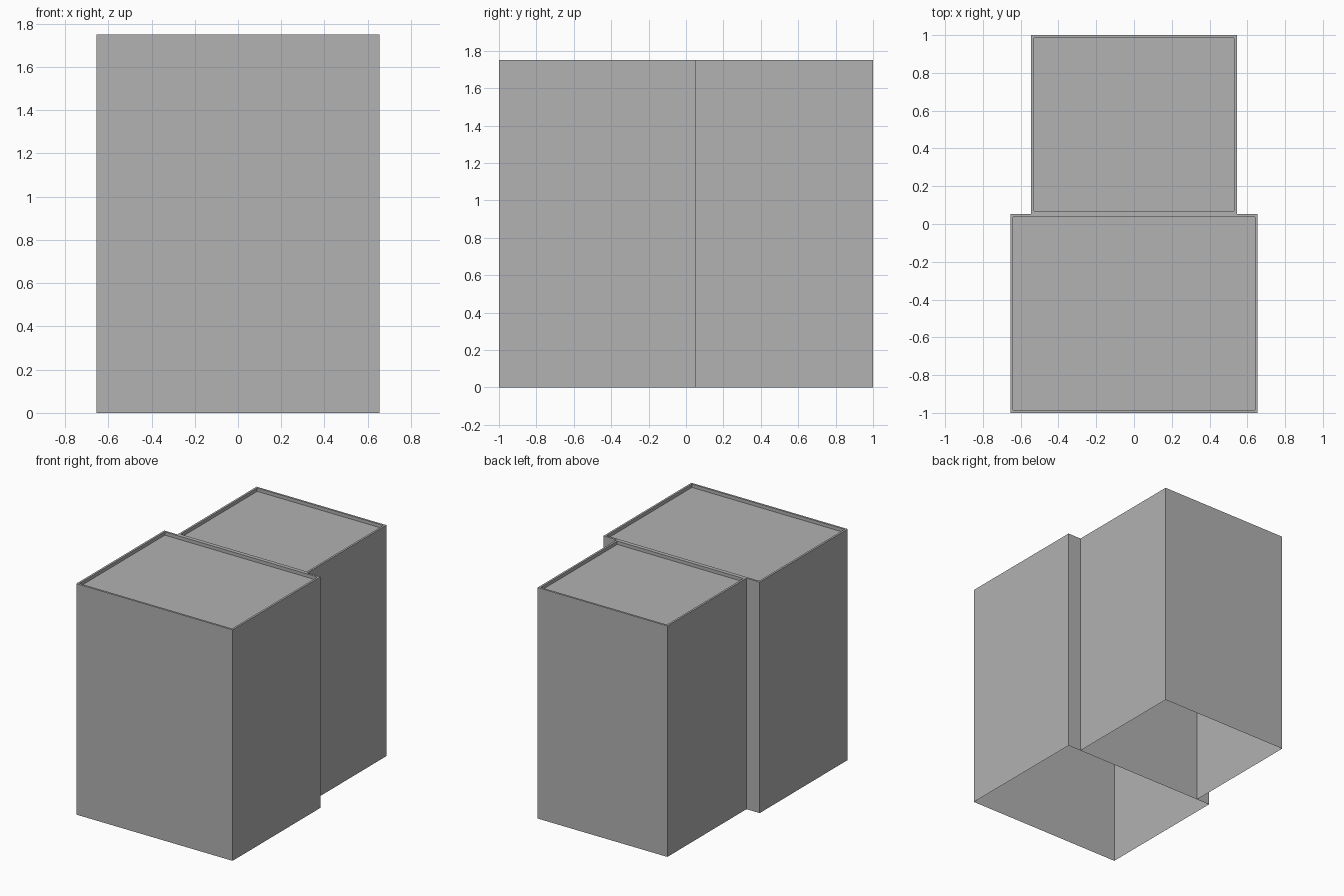
import bpy
import bmesh
from mathutils import Vector

cube = bpy.data.objects.get("Cube")
if cube:
    bpy.data.objects.remove(cube, do_unlink=True)

HEIGHT = 1.75
RIM = 0.022      # parapet width
RECESS = 0.025   # roof depth below the parapet
SPLIT = 0.053    # shared wall between the two blocks

grey = bpy.data.materials.new("plain grey")
grey.use_nodes = True
colour = (0.445, 0.445, 0.445, 1)
grey.diffuse_color = colour
grey.node_tree.nodes["Principled BSDF"].inputs["Base Color"].default_value = colour


def block(name, half_width, y0, y1, shared_front=False):
    """Hollow block, open below, with a recessed flat roof inside a thin parapet."""
    bm = bmesh.new()
    bmesh.ops.create_cube(bm, size=1)
    bmesh.ops.scale(bm, verts=bm.verts, vec=(2 * half_width, y1 - y0, HEIGHT))
    bmesh.ops.translate(bm, verts=bm.verts, vec=(0, (y0 + y1) / 2, HEIGHT / 2))
    bm.normal_update()

    # Open underside, and no second sheet where the other block's wall stands
    unwanted = [f for f in bm.faces if f.normal.z < -0.5
                or (shared_front and f.normal.y < -0.5)]
    bmesh.ops.delete(bm, geom=unwanted, context="FACES")

    # Parapet and sunken roof
    roof = max(bm.faces, key=lambda f: f.normal.z)
    bmesh.ops.inset_region(bm, faces=[roof], thickness=RIM, use_boundary=True)
    sunk = bmesh.ops.extrude_face_region(bm, geom=[roof])
    bmesh.ops.delete(bm, geom=[roof], context="FACES_ONLY")
    verts = [g for g in sunk["geom"] if isinstance(g, bmesh.types.BMVert)]
    bmesh.ops.translate(bm, verts=verts, vec=Vector((0, 0, -RECESS)))

    mesh = bpy.data.meshes.new(name)
    bm.to_mesh(mesh)
    bm.free()
    mesh.materials.append(grey)
    obj = bpy.data.objects.new(name, mesh)
    bpy.context.collection.objects.link(obj)
    return obj


block("front_block", 0.655, -1, SPLIT)
block("rear_block", 0.544, SPLIT, 1, shared_front=True)
